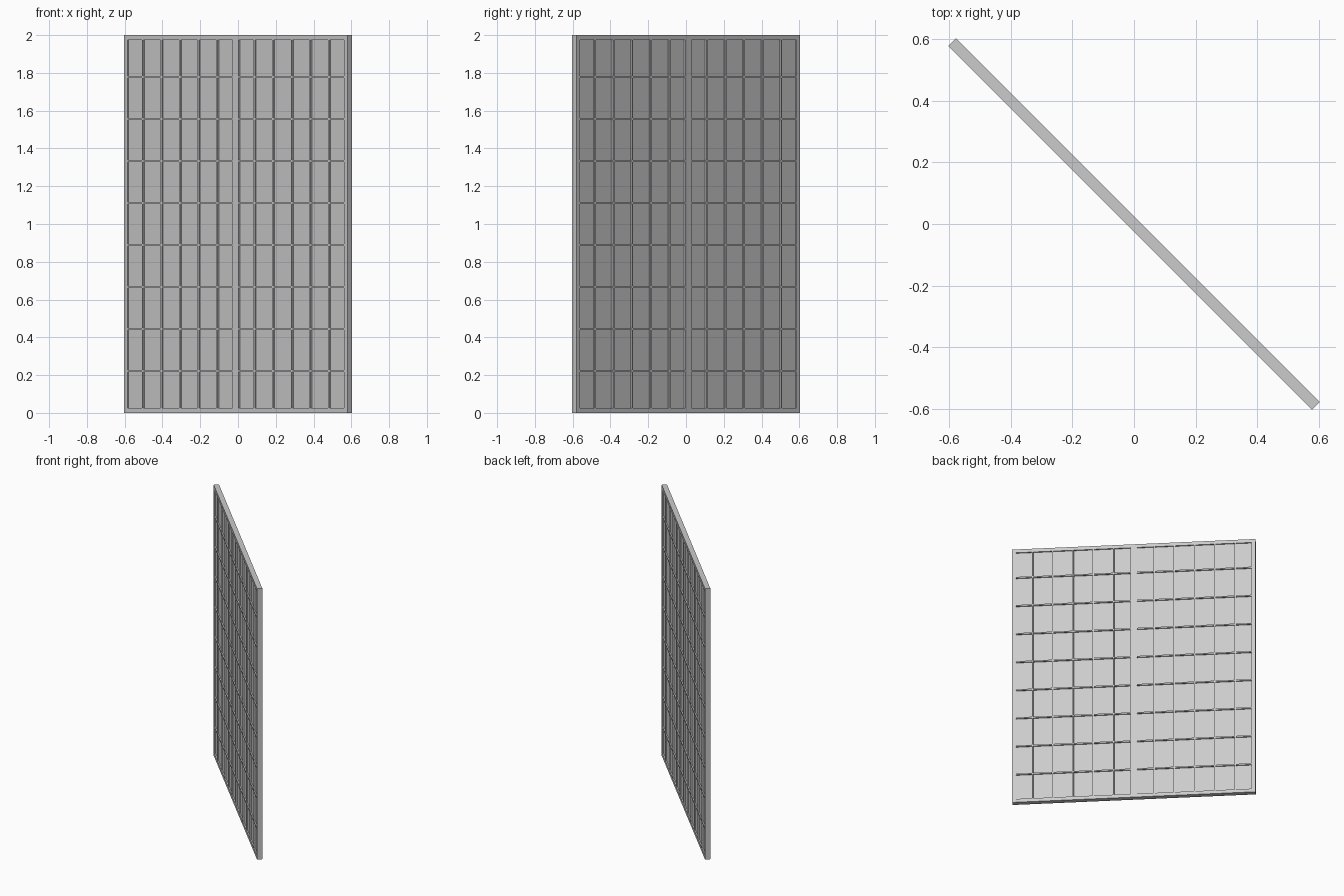
import bpy, bmesh, math
from mathutils import Matrix

cube = bpy.data.objects.get("Cube")
if cube:
    bpy.data.objects.remove(cube, do_unlink=True)

WIDTH, HEIGHT, THICK = 1.672, 2.0, 0.036
COLS, ROWS = 12, 9
BORDER, MIDDLE, BAR, RECESS = 0.026, 0.046, 0.01, 0.009
TURN = Matrix.Rotation(math.radians(-45), 4, 'Z')

grey = bpy.data.materials.new("plain_grey")
grey.use_nodes = True
grey.diffuse_color = (0.6, 0.6, 0.6, 1)
grey.node_tree.nodes["Principled BSDF"].inputs["Base Color"].default_value = (0.6, 0.6, 0.6, 1)


def boxes(name, spans, depth):
    """One object from (x0, x1, z0, z1) boxes centred on the panel plane."""
    bm = bmesh.new()
    for x0, x1, z0, z1 in spans:
        place = Matrix.Translation(((x0 + x1) / 2, 0, (z0 + z1) / 2))
        size = Matrix.Diagonal((x1 - x0, depth, z1 - z0, 1))
        bmesh.ops.create_cube(bm, size=1, matrix=TURN @ place @ size)
    mesh = bpy.data.meshes.new(name)
    bm.to_mesh(mesh)
    bm.free()
    mesh.materials.append(grey)
    ob = bpy.data.objects.new(name, mesh)
    bpy.context.collection.objects.link(ob)


half = WIDTH / 2
low, high = BORDER, HEIGHT - BORDER

# Outer stiles, rails and the wide centre stile
boxes("outer_frame", [
    (-half, -half + BORDER, 0, HEIGHT), (half - BORDER, half, 0, HEIGHT),
    (-half + BORDER, half - BORDER, 0, low), (-half + BORDER, half - BORDER, high, HEIGHT),
], THICK)
boxes("centre_stile", [(-MIDDLE / 2, MIDDLE / 2, low, high)], THICK)

# Thin upright bars
centres = [-half + i * WIDTH / COLS for i in range(1, COLS) if i != COLS // 2]
uprights = [(x - BAR / 2, x + BAR / 2, low, high) for x in centres]
boxes("upright_bars", uprights, THICK)

# Thin cross bars, fitted between the uprights
solid = sorted([(u[0], u[1]) for u in uprights] + [(-MIDDLE / 2, MIDDLE / 2)])
starts = [-half + BORDER] + [s[1] for s in solid]
ends = [s[0] for s in solid] + [half - BORDER]
levels = [i * HEIGHT / ROWS for i in range(1, ROWS)]
boxes("cross_bars", [(a, b, z - BAR / 2, z + BAR / 2)
                     for z in levels for a, b in zip(starts, ends)], THICK)

# Recessed panes, shown on both sides
boxes("panes", [(-half + BORDER / 2, half - BORDER / 2, BORDER / 2, HEIGHT - BORDER / 2)],
      THICK - 2 * RECESS)
